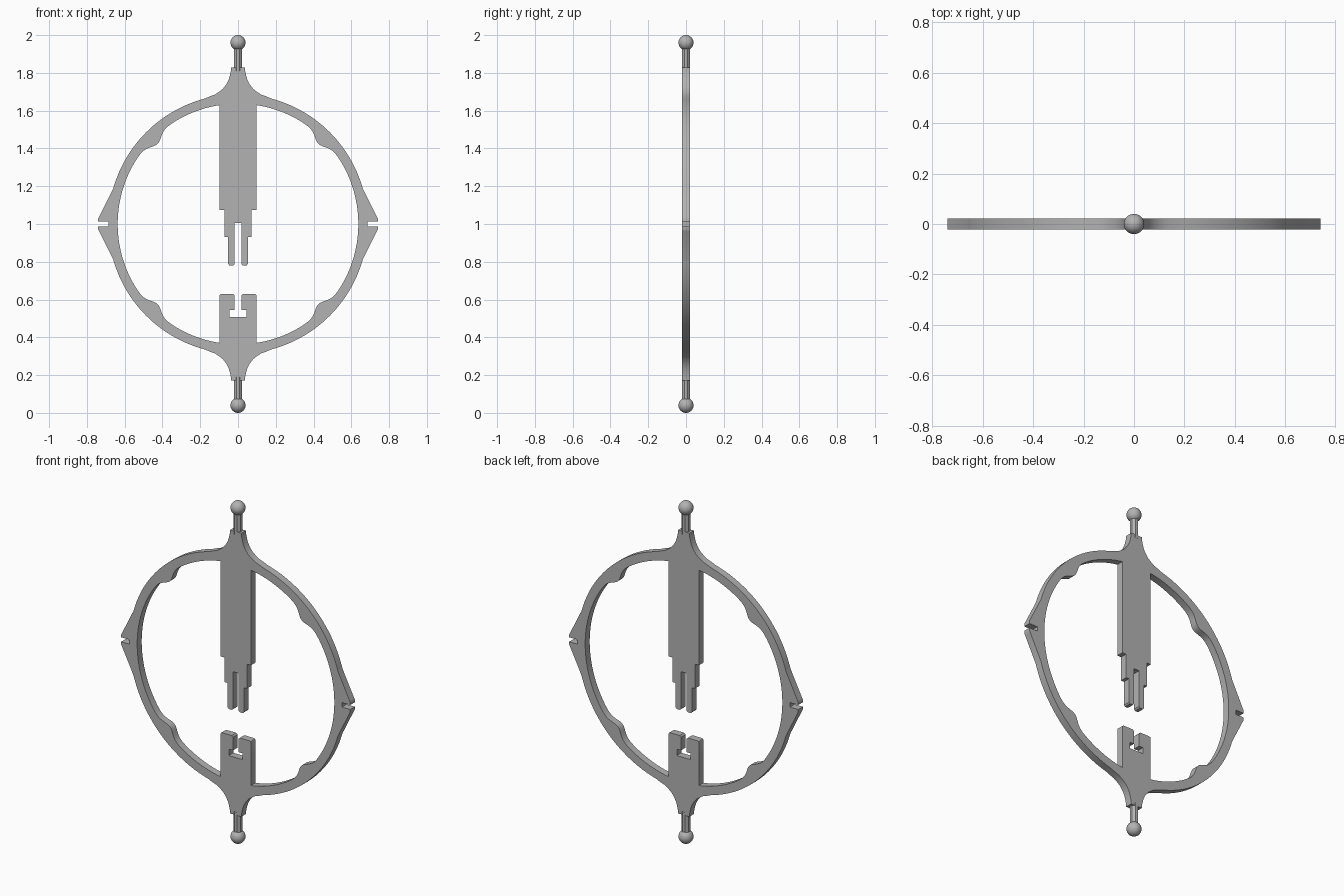
import bpy
from math import sin, cos, exp, radians
from mathutils import Matrix

cube = bpy.data.objects.get("Cube")
if cube:
    bpy.data.objects.remove(cube, do_unlink=True)

HALF = 0.021      # half plate thickness
R_OUT, R_IN = 0.687, 0.637

grey = bpy.data.materials.new("plain_grey")
grey.use_nodes = True
colour = (0.45, 0.45, 0.45, 1)
grey.diffuse_color = colour
grey.node_tree.nodes["Principled BSDF"].inputs["Base Color"].default_value = colour


def polar(r, deg):
    return (r * cos(radians(deg)), r * sin(radians(deg)))


def mirror_x(points):
    """Close a right-hand path with its reflection."""
    return points + [(-x, z) for x, z in reversed(points)]


def plate(name, outlines):
    """Extrude filled outlines (holes included) into an upright plate."""
    curve = bpy.data.curves.new(name, "CURVE")
    curve.dimensions, curve.fill_mode, curve.extrude = "2D", "BOTH", HALF
    for outline in outlines:
        spline = curve.splines.new("POLY")
        spline.points.add(len(outline) - 1)
        for p, (x, z) in zip(spline.points, outline):
            p.co = (x, z, 0, 1)
        spline.use_cyclic_u = True
    temp = bpy.data.objects.new(name + "_curve", curve)
    bpy.context.collection.objects.link(temp)
    graph = bpy.context.evaluated_depsgraph_get()
    mesh = bpy.data.meshes.new_from_object(temp.evaluated_get(graph))
    bpy.data.objects.remove(temp, do_unlink=True)
    mesh.transform(Matrix.Translation((0, 0, 1)) @ Matrix.Rotation(radians(90), 4, "X"))
    mesh.name = name
    obj = bpy.data.objects.new(name, mesh)
    bpy.context.collection.objects.link(obj)
    return obj


def finish(obj):
    obj.data.materials.clear()
    obj.data.materials.append(grey)
    bpy.ops.object.select_all(action="DESELECT")
    obj.select_set(True)
    bpy.context.view_layer.objects.active = obj
    bpy.ops.object.shade_smooth_by_angle(angle=radians(30))


# Outer outline, heights relative to the ring centre: flare, arc, notched tip
flare = [(0.036, 0.828), (0.038, 0.81), (0.042, 0.79), (0.050, 0.762), (0.063, 0.738),
         (0.080, 0.716), (0.10, 0.70), (0.123, 0.685), (0.148, 0.676)]
arc = [polar(R_OUT, a) for a in range(75, 15, -2)]
tip = [(0.66, 0.19), (0.735, 0.039), (0.74, 0.03), (0.74, 0.013), (0.686, 0.013)]
upper = flare + arc + tip
outer = mirror_x(upper + [(x, -z) for x, z in reversed(upper)])

# Opening: ring inside with four bumps, and the two tabs reaching inwards
top_tab = [(0.018, 0.005), (0.018, -0.212), (0.025, -0.22), (0.045, -0.22), (0.052, -0.212),
           (0.052, -0.07), (0.072, -0.07), (0.072, 0.073), (0.098, 0.073), (0.098, 0.629)]
inside = []
for a in range(80, -81, -1):
    bump = 0.036 * exp(-((abs(a) - 45) / 5) ** 2)
    inside.append(polar(R_IN - bump, a))
low_tab = [(0.098, -0.629), (0.098, -0.38), (0.095, -0.373), (0.088, -0.37), (0.026, -0.37),
           (0.018, -0.378), (0.018, -0.455), (0.045, -0.455), (0.045, -0.492)]
opening = mirror_x(top_tab + inside + low_tab)

finish(plate("ring_frame", [outer, opening]))

# Pivot pins with ball ends
for label, side in (("top", 1), ("bottom", -1)):
    bpy.ops.mesh.primitive_cylinder_add(vertices=8, radius=0.0235, depth=0.15,
                                        location=(0, 0, 1 + side * 0.885),
                                        rotation=(0, 0, radians(22.5)))
    pin = bpy.context.object
    pin.name = label + "_pin"
    finish(pin)
    bpy.ops.mesh.primitive_uv_sphere_add(segments=32, ring_count=16, radius=0.04,
                                         location=(0, 0, 1 + side * 0.96))
    ball = bpy.context.object
    ball.name = label + "_ball"
    finish(ball)
